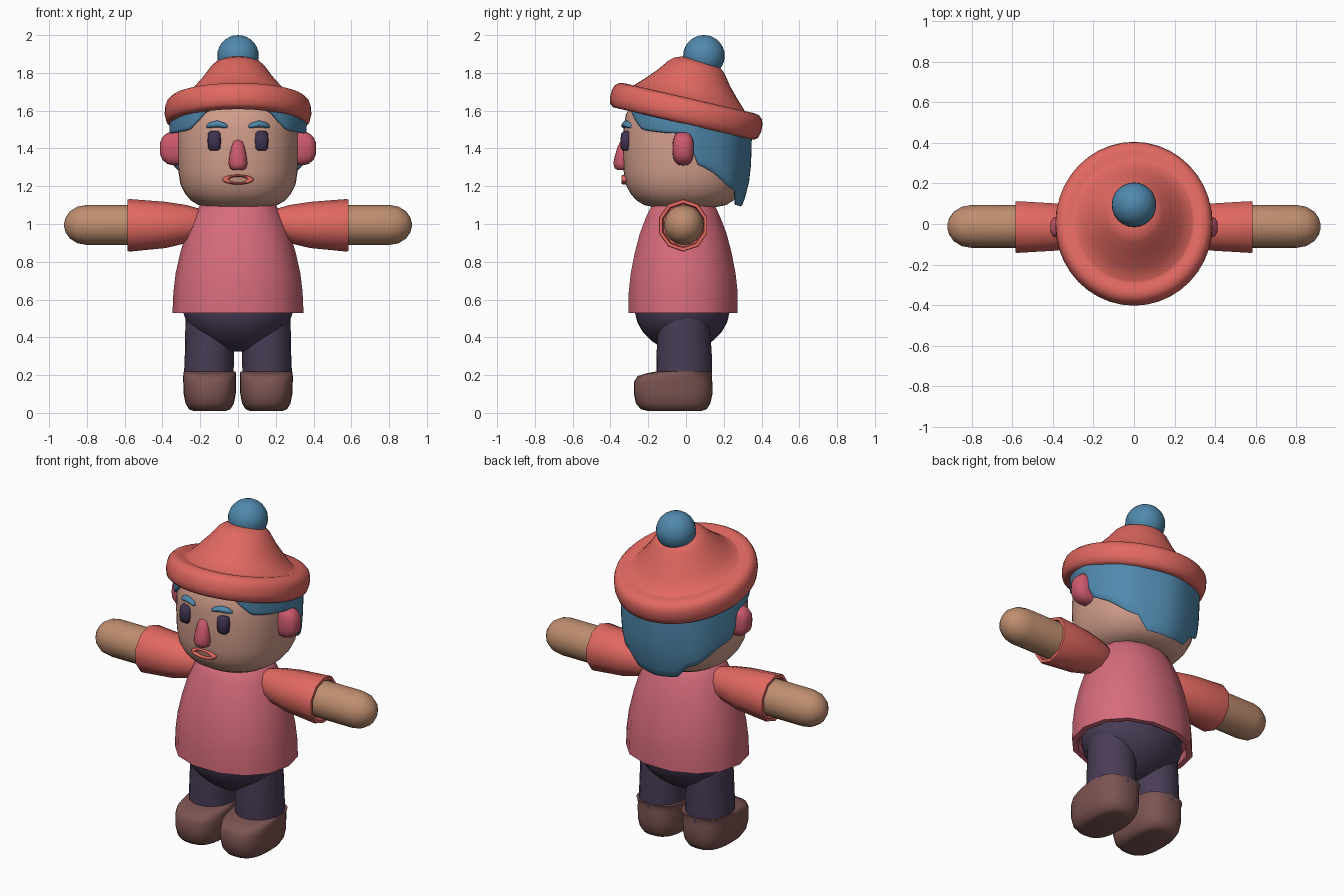
import bpy, bmesh, math
from mathutils import Matrix


def material(name, *rgb):
    m = bpy.data.materials.new(name)
    m.diffuse_color = (*rgb, 1)
    return m


RED = material("knit red", .76, .14, .12)
BLUE = material("hair blue", .08, .25, .42)
PINK = material("shirt pink", .68, .15, .20)
ROSE = material("rosy pink", .60, .10, .15)
FACE = material("face skin", .64, .34, .26)
TAN = material("hand tan", .52, .27, .16)
PANTS = material("dark purple", .065, .045, .09)
BROWN = material("shoe brown", .20, .09, .085)
EYE = material("eye purple", .05, .032, .08)


def finish(ob, mat, angle=42):
    ob.data.materials.append(mat)
    bpy.ops.object.select_all(action='DESELECT')
    ob.select_set(True)
    bpy.context.view_layer.objects.active = ob
    bpy.ops.object.shade_smooth_by_angle(angle=math.radians(angle))
    return ob


def skin(name, rings, mat, angle=42):
    """Join closed rings of points into a capped surface."""
    bm = bmesh.new()
    vs = [[bm.verts.new(p) for p in r] for r in rings]
    n = len(rings[0])
    for a, b in zip(vs, vs[1:]):
        for i in range(n):
            j = (i + 1) % n
            bm.faces.new((a[i], a[j], b[j], b[i]))
    bm.faces.new(vs[0][::-1])
    bm.faces.new(vs[-1])
    bmesh.ops.recalc_face_normals(bm, faces=bm.faces)
    me = bpy.data.meshes.new(name)
    bm.to_mesh(me)
    bm.free()
    ob = bpy.data.objects.new(name, me)
    bpy.context.collection.objects.link(ob)
    return finish(ob, mat, angle)


def oval(n, cx, cy, rx, ry, e=2, phase=0):
    pts = []
    for i in range(n):
        t = math.tau * i / n + phase
        c, s = math.cos(t), math.sin(t)
        pts.append((cx + rx * math.copysign(abs(c) ** (2 / e), c),
                    cy + ry * math.copysign(abs(s) ** (2 / e), s)))
    return pts


def loft_z(name, sections, mat, n=24, e=2, phase=0, angle=42):
    """Sections are (z, cx, cy, rx, ry)."""
    return skin(name, [[(x, y, s[0]) for x, y in oval(n, *s[1:], e, phase)]
                       for s in sections], mat, angle)


def loft_x(name, sections, mat, side, n=24, e=2, phase=0, angle=42):
    """Sections are (x, cy, cz, ry, rz); side mirrors them."""
    return skin(name, [[(side * s[0], y, z) for y, z in oval(n, *s[1:], e, phase)]
                       for s in sections], mat, angle)


def ball(name, loc, scale, mat):
    bpy.ops.mesh.primitive_uv_sphere_add(segments=24, ring_count=14, location=loc)
    ob = bpy.context.object
    ob.name = name
    ob.scale = scale
    return finish(ob, mat)


def interp(table, x):
    for (a, u), (b, v) in zip(table, table[1:]):
        if x <= b:
            return u + (v - u) * (x - a) / (b - a)
    return table[-1][1]


# Head
head = [(1.09, .16), (1.10, .21), (1.125, .25), (1.16, .28), (1.21, .305),
        (1.28, .316), (1.40, .32), (1.50, .317), (1.58, .305), (1.62, .28)]
loft_z("head", [(z, 0, -.005, r, r * 1.03) for z, r in head], FACE, 40, 2.25)

# Hair: thick shell with a hairline that drops behind the ears
hairline = [(0, 1.62), (28, 1.60), (36, 1.55), (46, 1.50), (70, 1.485), (92, 1.48),
            (97, 1.33), (115, 1.28), (135, 1.20), (146, 1.18), (154, 1.11), (180, 1.10)]
fullness = [(1.0, .72), (1.1, .86), (1.2, .95), (1.3, .985), (1.42, 1), (1.7, 1)]
wall = [(1, -.05), (.4, -.05), (0, -.045), (-.02, -.025), (0, -.006),
        (.1, 0), (.3, 0), (.5, 0), (.7, 0), (.85, 0), (1, 0), (1.02, -.05)]
rings = []
for t, inset in wall:
    ring = []
    for i in range(72):
        a = math.tau * i / 72
        deg = math.degrees(min(a, math.tau - a))
        low = interp(hairline, deg)
        top = 1.60 + .23 * .34 * math.cos(a)
        z = low + max(top - low, .04) * t
        r = interp(fullness, z) * (1 + .01 * math.cos(8 * a)) + inset
        ring.append((.36 * r * math.sin(a), .005 - .34 * r * math.cos(a), z))
    rings.append(ring)
skin("hair", rings, BLUE, 60)

# Hat: turned brim and crown, tipped towards the back
brim = [(.27, .0), (.30, -.045), (.34, -.06), (.382, -.06), (.402, -.045), (.411, -.01),
        (.409, .03), (.40, .055), (.38, .073), (.35, .078), (.32, .072)]
crown = [(.305, .075), (.25, .13), (.195, .19), (.15, .25), (.125, .27), (.09, .284),
         (.04, .29)]
hat = loft_z("hat", [(z, 0, 0, r * .945, r) for r, z in brim + crown], RED, 40, angle=50)
hat.data.transform(Matrix.Translation((0, 0, 1.59)) @ Matrix.Rotation(math.radians(-13), 4, 'X'))
ball("pompom", (0, .095, 1.89), (.11, .11, .11), BLUE)

# Nose
loft_z("nose", [(1.285, 0, -.335, .025, .025), (1.295, 0, -.338, .042, .04),
                (1.32, 0, -.338, .05, .047), (1.36, 0, -.335, .045, .042),
                (1.41, 0, -.33, .035, .032), (1.435, 0, -.325, .025, .024),
                (1.445, 0, -.322, .01, .012)], ROSE, 16, angle=60)

# Mouth
bpy.ops.mesh.primitive_torus_add(major_segments=24, minor_segments=10, major_radius=.065,
                                 minor_radius=.018, location=(0, -.325, 1.235),
                                 rotation=(math.pi / 2, 0, 0))
mouth = bpy.context.object
mouth.name = "mouth"
mouth.scale = (1, .32, .9)
finish(mouth, RED, 60)

for s, tag in ((1, "right"), (-1, "left")):
    # Face details
    loft_z(tag + "_eye", [(1.39, s * .125, -.315, .022, .02), (1.40, s * .125, -.317, .033, .028),
                          (1.44, s * .125, -.318, .036, .03), (1.48, s * .125, -.315, .033, .028),
                          (1.492, s * .125, -.31, .022, .02)], EYE, 16, 2.5, angle=60)
    loft_x(tag + "_brow", [(.055, -.325, 1.516, .008, .006), (.065, -.325, 1.52, .018, .013),
                           (.11, -.315, 1.53, .022, .018), (.15, -.30, 1.523, .022, .015),
                           (.168, -.29, 1.515, .01, .007)], BLUE, s, 12, angle=60)
    loft_x(tag + "_ear", [(.29, -.015, 1.40, .055, .085), (.34, -.015, 1.40, .057, .09),
                          (.375, -.015, 1.40, .055, .082), (.40, -.015, 1.40, .045, .06),
                          (.413, -.015, 1.40, .022, .03)], ROSE, s, 20, 2.7, angle=60)
    # Sleeve with open cuff, and hand
    loft_x(tag + "_sleeve", [(.14, -.015, 1.0, .04, .05), (.20, -.015, 1.0, .075, .08),
                             (.27, -.015, 1.0, .10, .10), (.38, -.015, .995, .122, .122),
                             (.575, -.015, .993, .134, .139), (.585, -.015, .993, .132, .136),
                             (.585, -.015, .993, .115, .118), (.50, -.015, .993, .11, .113)],
           RED, s, 10, phase=math.pi / 2)
    loft_x(tag + "_hand", [(.48, -.012, .995, .106, .106), (.80, -.012, .995, .106, .106),
                           (.85, -.012, .995, .097, .097), (.89, -.012, .995, .072, .072),
                           (.912, -.012, .995, .04, .04), (.92, -.012, .995, .012, .012)],
           TAN, s, 16, angle=60)
    # Leg and shoe
    loft_z(tag + "_leg", [(.18, s * .155, -.01, .132, .147), (.30, s * .152, -.01, .13, .147),
                          (.50, s * .148, -.01, .13, .135)], PANTS, 20)
    loft_z(tag + "_shoe", [(.01, s * .15, -.06, .085, .14), (.02, s * .15, -.065, .11, .175),
                           (.05, s * .15, -.068, .128, .197), (.10, s * .15, -.068, .138, .208),
                           (.165, s * .15, -.068, .14, .207), (.195, s * .15, -.06, .14, .196),
                           (.21, s * .15, -.035, .139, .172), (.218, s * .15, -.012, .137, .151)],
           BROWN, 28, 2.7, angle=50)

# Shirt with a hollow hem
loft_z("shirt", [(.57, 0, -.015, .31, .26), (.53, 0, -.015, .315, .265),
                 (.53, 0, -.015, .347, .295), (.64, 0, -.015, .342, .295),
                 (.74, 0, -.015, .33, .284), (.85, 0, -.015, .305, .262),
                 (.95, 0, -.015, .275, .235), (1.04, 0, -.015, .237, .20),
                 (1.10, 0, -.015, .20, .17), (1.12, 0, -.015, .16, .14)],
       PINK, 14, 2.15)

# Hips
loft_z("hips", [(.325, 0, -.02, .05, .05), (.34, 0, -.02, .11, .10), (.38, 0, -.02, .175, .16),
                (.43, 0, -.02, .235, .21), (.48, 0, -.02, .272, .238),
                (.53, 0, -.02, .29, .25), (.59, 0, -.02, .29, .25)], PANTS, 24)
